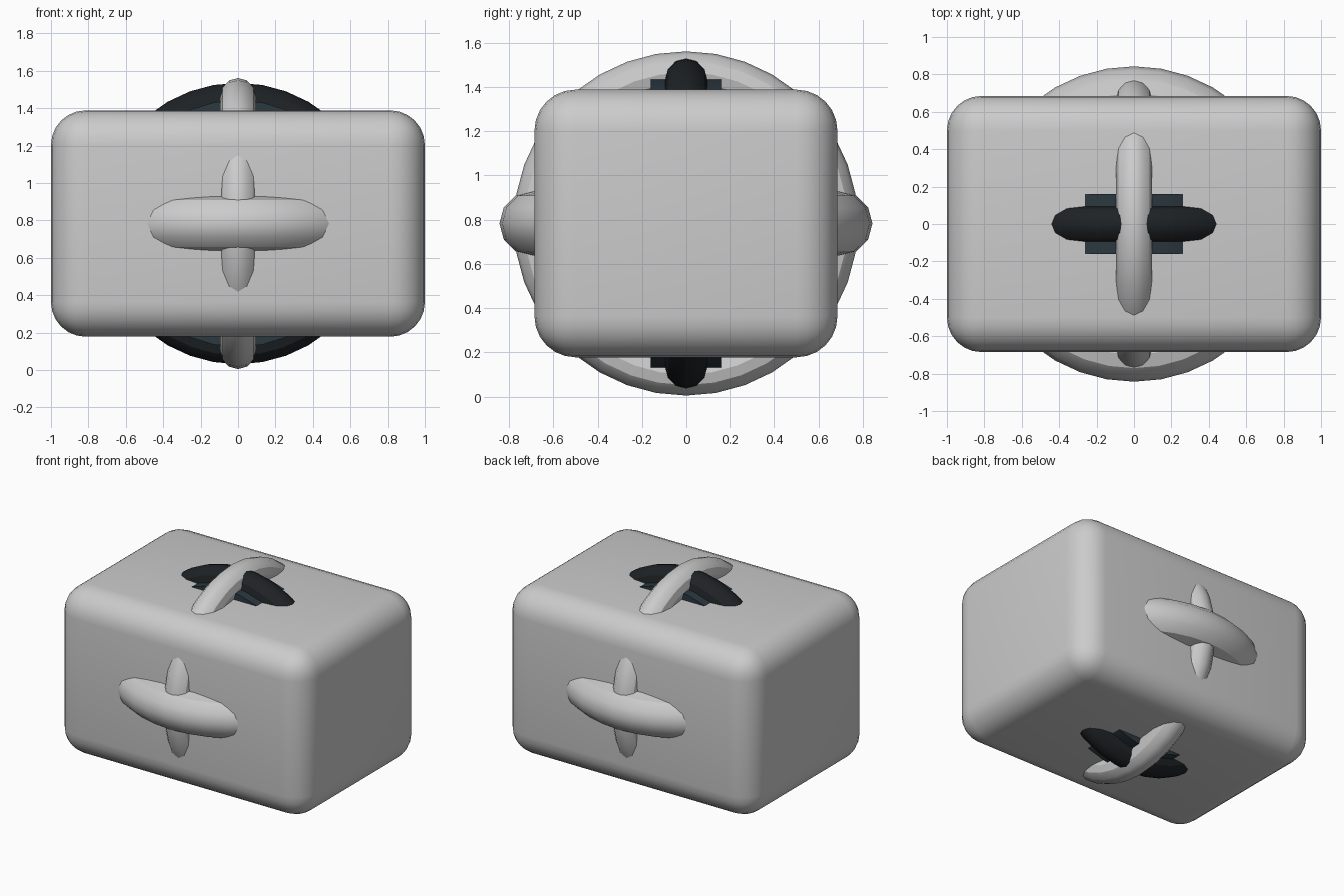
import bpy
from math import pi

if "Cube" in bpy.data.objects:
    bpy.data.objects.remove(bpy.data.objects["Cube"])

CENTRE = (0, 0, 0.783)


def material(name, colour):
    m = bpy.data.materials.new(name)
    m.diffuse_color = (*colour, 1)
    m.use_nodes = True
    m.node_tree.nodes["Principled BSDF"].inputs["Base Color"].default_value = m.diffuse_color
    return m


def finish(name, mat=None):
    ob = bpy.context.object
    ob.name = name
    if mat:
        ob.data.materials.append(mat)
    bpy.ops.object.shade_smooth_by_angle(angle=pi / 6)
    return ob


def ring(name, outer, tube, rotation, mat=None):
    bpy.ops.mesh.primitive_torus_add(
        location=CENTRE, rotation=rotation, major_radius=outer - tube,
        minor_radius=tube, major_segments=36, minor_segments=12)
    return finish(name, mat)


rubber = material("black_rubber", (0.013, 0.016, 0.018))
hub_mat = material("dark_blue_grey", (0.025, 0.04, 0.052))

# Rounded body block
bpy.ops.mesh.primitive_cube_add(size=1, location=CENTRE)
body = bpy.context.object
body.dimensions = (2.0, 1.37, 1.21)
bpy.ops.object.transform_apply(location=False, rotation=False, scale=True)
bevel = body.modifiers.new("rounded_edges", 'BEVEL')
bevel.width = 0.185
bevel.segments = 6
bpy.ops.object.modifier_apply(modifier=bevel.name)
finish("body")

# Pale rings: one horizontal, one upright across the width
ring("horizontal_ring", 0.843, 0.145, (0, 0, 0))
ring("upright_ring", 0.778, 0.095, (0, pi / 2, 0))

# Dark tyre and its wider hub, facing the front
ring("tyre", 0.752, 0.095, (pi / 2, 0, 0), rubber)
bpy.ops.mesh.primitive_cylinder_add(
    vertices=32, radius=0.66, depth=0.32, location=CENTRE, rotation=(pi / 2, 0, 0))
finish("hub", hub_mat)
